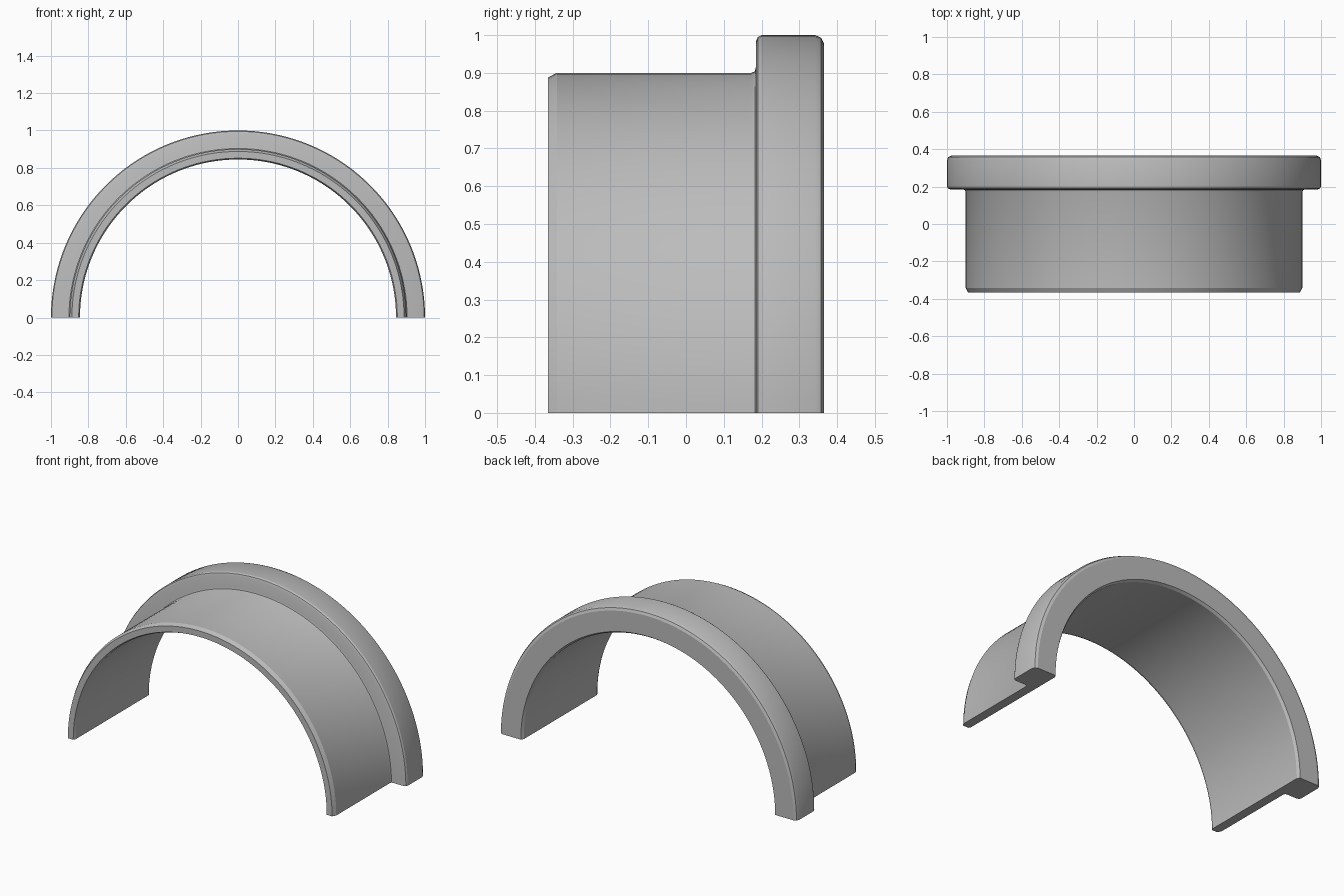
import bpy
import bmesh
from math import pi, cos, sin, radians

cube = bpy.data.objects.get("Cube")
if cube:
    bpy.data.objects.remove(cube, do_unlink=True)

# Plain grey metal
GREY = (0.5, 0.5, 0.5, 1.0)
mat = bpy.data.materials.new("grey metal")
mat.use_nodes = True
mat.diffuse_color = GREY
mat.node_tree.nodes["Principled BSDF"].inputs["Base Color"].default_value = GREY

# Wall section as (radius, y): bore, flange, fillet, sleeve
section = [
    (0.845, -0.35), (0.845, 0.35), (0.855, 0.365),
    (0.978, 0.365), (0.993, 0.358), (1.0, 0.342),
    (1.0, 0.2), (0.995, 0.19), (0.983, 0.185),
    (0.915, 0.185), (0.904, 0.182), (0.9, 0.172),
    (0.9, -0.342), (0.888, -0.365), (0.852, -0.365),
]
STEPS = 72


def half_sweep(name, profile, steps):
    """Sweep a closed section through a half turn about the y axis."""
    bm = bmesh.new()
    rings = []
    for i in range(steps + 1):
        a = pi * i / steps
        rings.append([bm.verts.new((r * cos(a), y, r * sin(a))) for r, y in profile])
    count = len(profile)
    for one, two in zip(rings, rings[1:]):
        for j in range(count):
            k = (j + 1) % count
            bm.faces.new((one[j], one[k], two[k], two[j]))
    # Flat split faces resting on the ground
    bm.faces.new(rings[0])
    bm.faces.new(rings[-1])
    bmesh.ops.recalc_face_normals(bm, faces=bm.faces)
    mesh = bpy.data.meshes.new(name)
    bm.to_mesh(mesh)
    bm.free()
    mesh.materials.append(mat)
    obj = bpy.data.objects.new(name, mesh)
    bpy.context.collection.objects.link(obj)
    return obj


bushing = half_sweep("flanged_half_bushing", section, STEPS)

# Smooth curved walls, crisp edges
bpy.ops.object.select_all(action="DESELECT")
bushing.select_set(True)
bpy.context.view_layer.objects.active = bushing
bpy.ops.object.shade_smooth_by_angle(angle=radians(25))
